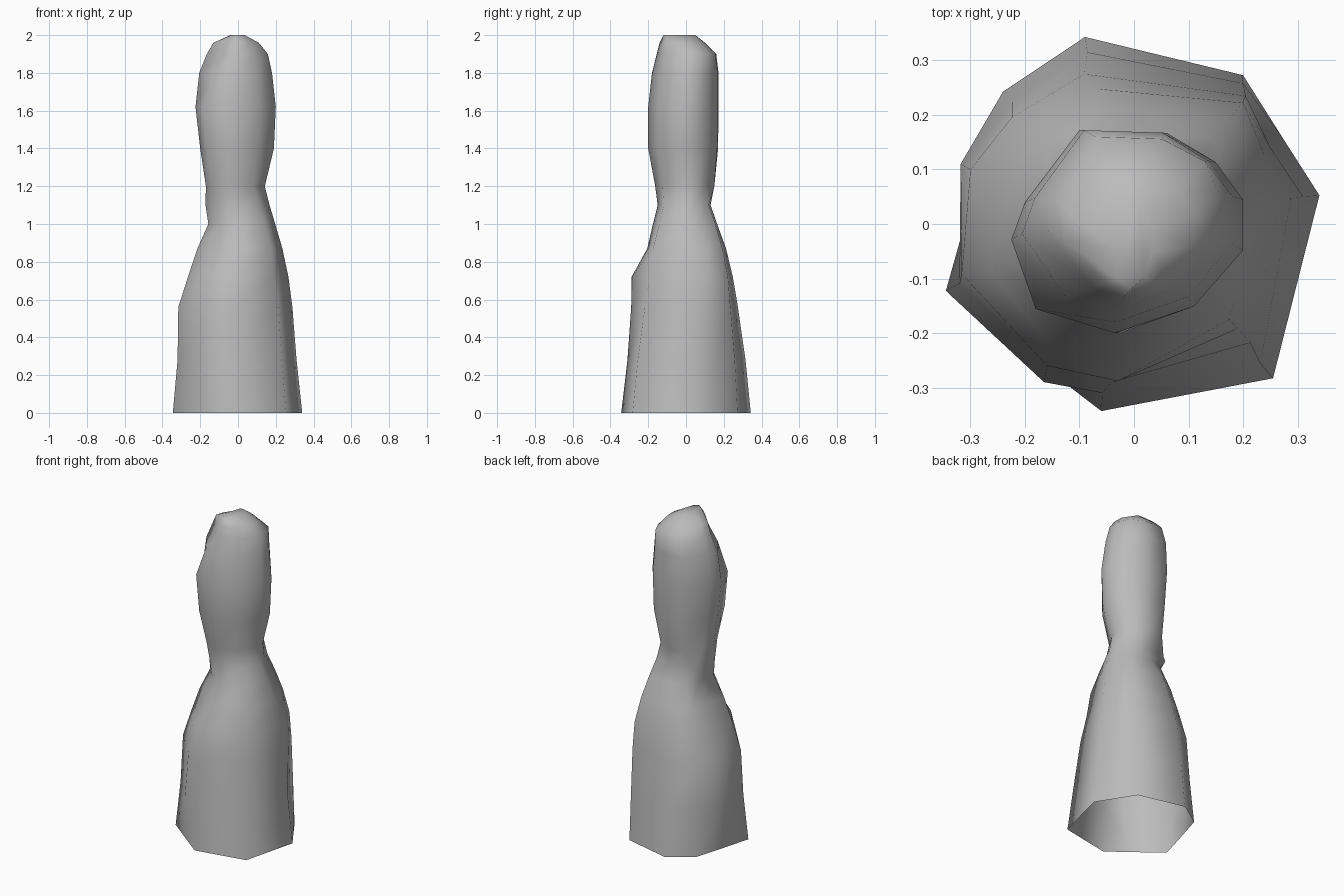
import bpy, bmesh, math

cube = bpy.data.objects.get("Cube")
if cube:
    bpy.data.objects.remove(cube, do_unlink=True)

# One plain stone colour
stone = bpy.data.materials.new("stone grey")
stone.use_nodes = True
colour = (0.5, 0.5, 0.5, 1)
stone.diffuse_color = colour
stone.node_tree.nodes["Principled BSDF"].inputs["Base Color"].default_value = colour

# Irregular ten-cornered outlines of the foot and the head, matched corner by corner
foot = [(.34, .055), (.274, .158), (.2, .275), (-.09, .345), (-.24, .245),
        (-.284, .097), (-.345, -.12), (-.18, -.248), (-.06, -.34), (.255, -.28)]
head = [(.2, -.045), (.2, .05), (.15, .12), (.06, .175), (-.1, .18),
        (-.2, .045), (-.225, -.025), (-.18, -.155), (-.035, -.2), (.11, -.15)]

# Height, then left-right and front-back limits of each ring
rings = [
    (0, -.345, .34, -.343, .343),
    (.28, -.32, .31, -.31, .315),
    (.56, -.316, .288, -.265, .275),
    (.72, -.265, .267, -.24, .248),
    (.87, -.215, .235, -.205, .212),
    (1.0, -.157, .197, -.175, .165),
    (1.1, -.172, .167, -.15, .13),
    (1.2, -.17, .142, -.163, .15),
    (1.4, -.2, .19, -.2, .17),
    (1.62, -.225, .2, -.2, .172),
    (1.8, -.205, .18, -.18, .172),
    (1.9, -.165, .158, -.155, .16),
    (1.96, -.13, .11, -.14, .1),
    (2.0, -.04, .035, -.12, .05),
]

# Chipped or swollen corners: (ring, corner) -> position across and in depth
dents = {
    (1, 5): (-.318, .11), (2, 5): (-.3, .1),
    (1, 7): (-.165, -.29), (2, 7): (-.16, -.26), (3, 7): (-.16, -.215),
    (2, 8): (-.04, -.29), (3, 8): (-.03, -.288),
    (2, 1): (.25, .14), (3, 1): (.238, .13), (4, 1): (.21, .11),
    (1, 2): (.2, .258), (2, 2): (.205, .235), (3, 2): (.2, .222),
    (4, 2): (.175, .193), (5, 2): (.145, .155), (6, 2): (.12, .12),
    (3, 9): (.19, -.192), (4, 9): (.175, -.175),
    (6, 4): (-.13, .105), (6, 5): (-.17, .075),
    (10, 7): (-.125, -.135), (11, 7): (-.075, -.115), (12, 7): (-.055, -.11),
    (11, 2): (.13, .115), (11, 9): (.09, -.11),
}


def fit(values, low, high):
    """Spread the values over the given limits."""
    a, b = min(values), max(values)
    return [low + (v - a) / (b - a) * (high - low) for v in values]


def section(z, x0, x1, y0, y1):
    """Blend the foot and head outlines and fit them to the ring's limits."""
    t = min(1, max(0, (z - .87) / .4))
    # Bring both outlines to the same size before blending
    scale = max(p[0] for p in foot) / max(p[0] for p in head)
    xs, ys = ([f[i] * (1 - t) + h[i] * scale * t for f, h in zip(foot, head)]
              for i in (0, 1))
    return list(zip(fit(xs, x0, x1), fit(ys, y0, y1)))


# Loft the rings into a hollow body with an open foot and a closed crown
bm = bmesh.new()
loops = []
for i, ring in enumerate(rings):
    corners = [dents.get((i, k), p) for k, p in enumerate(section(*ring))]
    loops.append([bm.verts.new((x, y, ring[0])) for x, y in corners])
n = len(foot)
for low, high in zip(loops, loops[1:]):
    for k in range(n):
        j = (k + 1) % n
        bm.faces.new((low[k], low[j], high[j], high[k]))
bm.faces.new(loops[-1])

mesh = bpy.data.meshes.new("stone_pillar")
bm.to_mesh(mesh)
bm.free()
mesh.materials.append(stone)
pillar = bpy.data.objects.new("stone_pillar", mesh)
bpy.context.collection.objects.link(pillar)

# Soft shading over the coarse facets
bpy.ops.object.select_all(action='DESELECT')
pillar.select_set(True)
bpy.context.view_layer.objects.active = pillar
bpy.ops.object.shade_smooth_by_angle(angle=math.radians(70))
